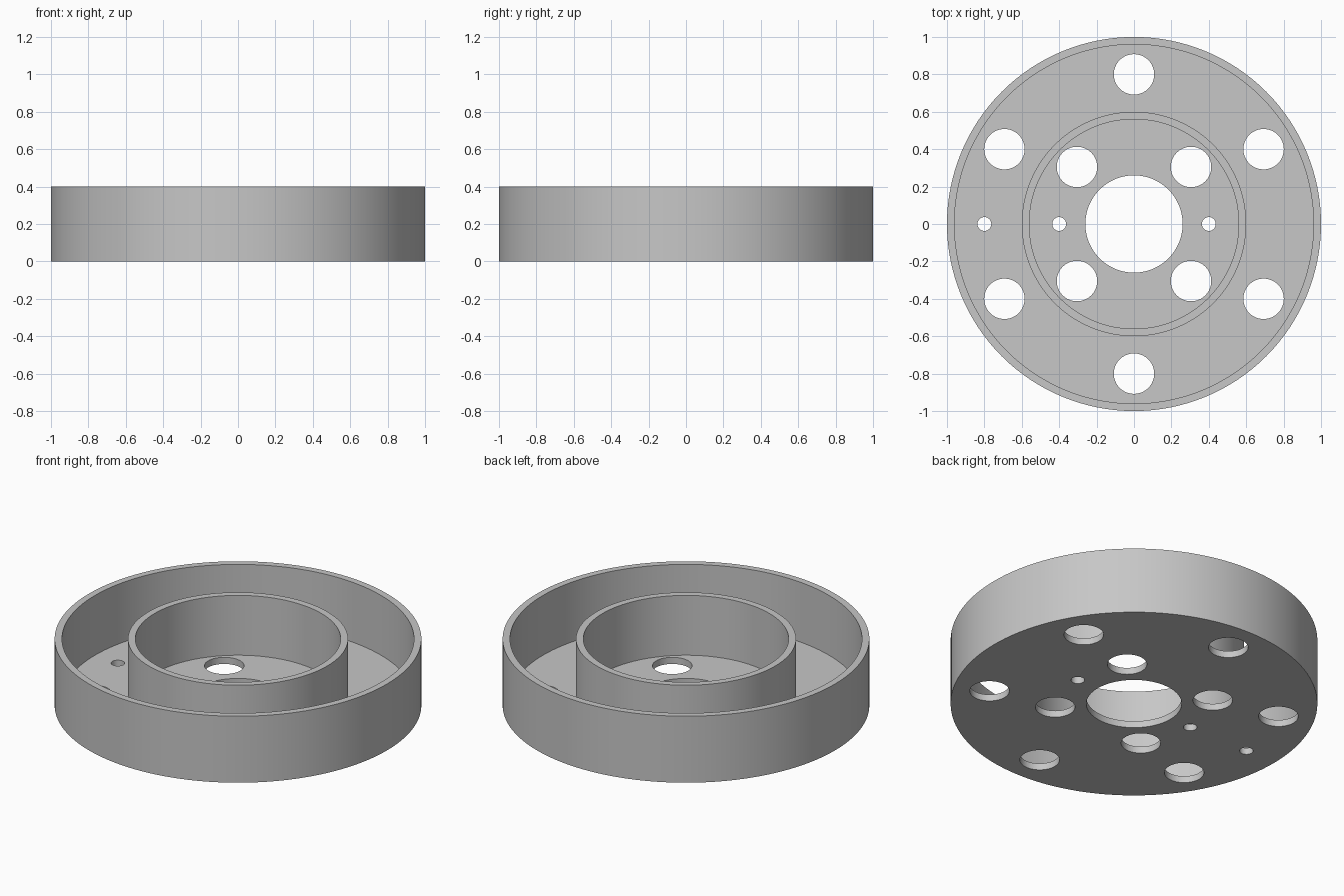
import bpy, bmesh
from math import cos, sin, radians, tau
from mathutils import Matrix

default = bpy.data.objects.get("Cube")
if default:
    bpy.data.objects.remove(default, do_unlink=True)

HEIGHT, WALL = 0.4, 0.04
SEGMENTS = 128


def make_material(name, colour):
    mat = bpy.data.materials.new(name)
    mat.use_nodes = True
    mat.diffuse_color = colour
    mat.node_tree.nodes["Principled BSDF"].inputs["Base Color"].default_value = colour
    return mat


def make_object(name, bm):
    bmesh.ops.recalc_face_normals(bm, faces=bm.faces[:])
    mesh = bpy.data.meshes.new(name)
    bm.to_mesh(mesh)
    bm.free()
    obj = bpy.data.objects.new(name, mesh)
    bpy.context.collection.objects.link(obj)
    return obj


def lathe(name, profile):
    """Revolve a closed (radius, height) profile around z."""
    bm = bmesh.new()
    rings = [[bm.verts.new((r * cos(tau * i / SEGMENTS), r * sin(tau * i / SEGMENTS), z))
              for i in range(SEGMENTS)] for r, z in profile]
    for a, b in zip(rings, rings[1:] + rings[:1]):
        for i in range(SEGMENTS):
            j = (i + 1) % SEGMENTS
            bm.faces.new((a[i], a[j], b[j], b[i]))
    return make_object(name, bm)


# Housing: floor with a centre bore, an inner ring wall and an outer rim wall
housing = lathe("ring_housing", [
    (0.26, 0), (1, 0), (1, HEIGHT), (1 - WALL, HEIGHT), (1 - WALL, WALL),
    (0.6, WALL), (0.6, HEIGHT), (0.6 - WALL, HEIGHT), (0.6 - WALL, WALL), (0.26, WALL)])
housing.data.materials.append(make_material("plain grey", (0.57, 0.57, 0.57, 1)))

# Floor holes: six outer, four inner and three small pin holes
BIG, PIN = 0.108, 0.037
holes = [(0.8 * cos(radians(a)), 0.8 * sin(radians(a)), BIG) for a in range(30, 390, 60)]
holes += [(x, y, BIG) for x in (-0.305, 0.305) for y in (-0.305, 0.305)]
holes += [(x, 0, PIN) for x in (-0.8, -0.4, 0.4)]

bm = bmesh.new()
for x, y, r in holes:
    bmesh.ops.create_cone(bm, cap_ends=True, segments=64, radius1=r, radius2=r,
                          depth=0.2, matrix=Matrix.Translation((x, y, WALL / 2)))
cutter = make_object("hole_cutter", bm)
cutter.hide_render = True

cut = housing.modifiers.new("floor_holes", 'BOOLEAN')
cut.operation = 'DIFFERENCE'
cut.solver = 'EXACT'
cut.object = cutter

bpy.ops.object.select_all(action='DESELECT')
housing.select_set(True)
bpy.context.view_layer.objects.active = housing
bpy.ops.object.modifier_apply(modifier=cut.name)
bpy.data.objects.remove(cutter, do_unlink=True)

# Smooth walls with crisp rims
bpy.ops.object.shade_smooth_by_angle(angle=radians(30))
